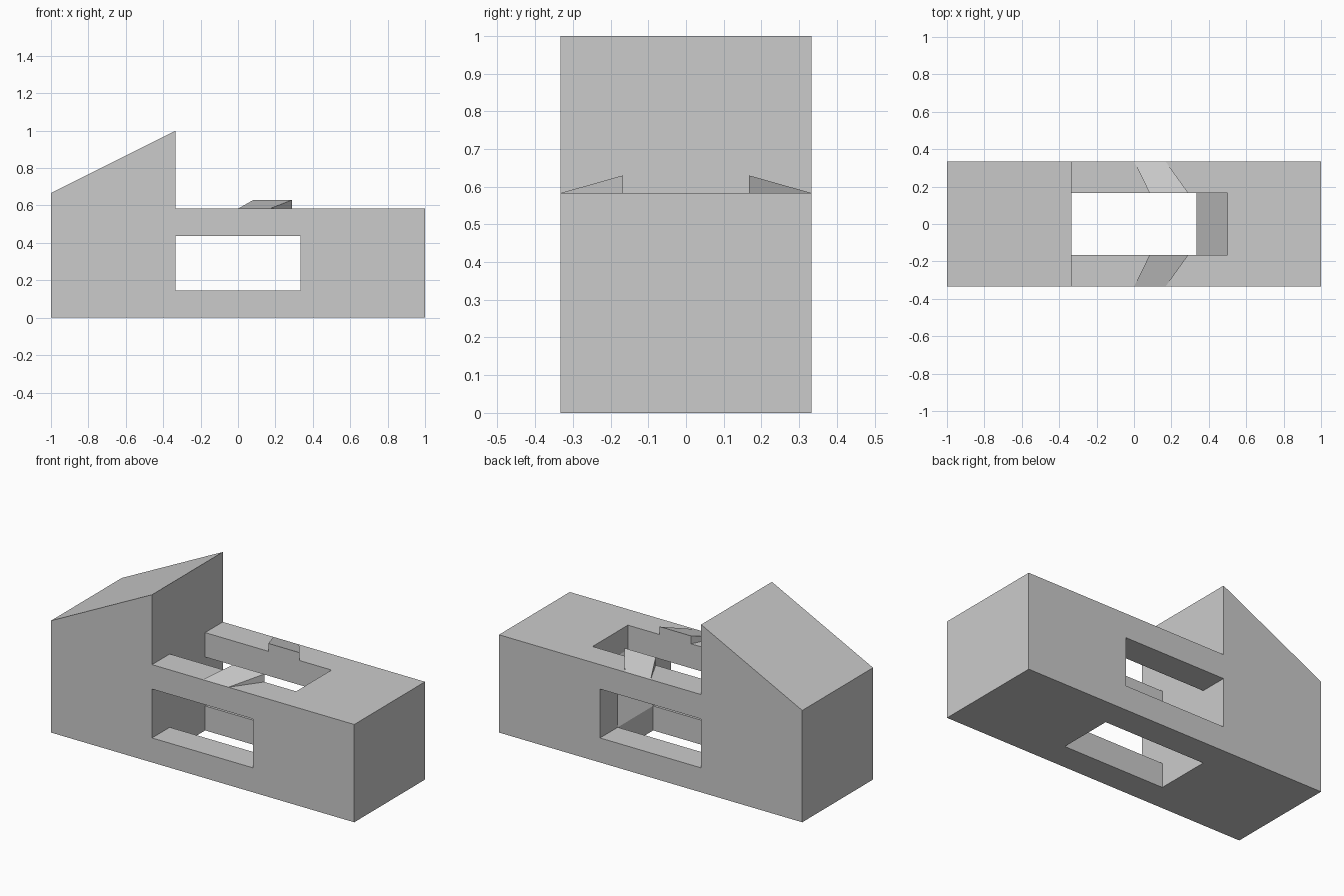
import bpy, bmesh

cube = bpy.data.objects.get("Cube")
if cube:
    bpy.data.objects.remove(cube, do_unlink=True)

grey = bpy.data.materials.new("plain grey")
grey.use_nodes = True
colour = (0.6, 0.6, 0.6, 1)
grey.diffuse_color = colour
grey.node_tree.nodes["Principled BSDF"].inputs["Base Color"].default_value = colour

THIRD = 1 / 3          # half depth of the body, and edge of the openings
SIXTH = 1 / 6          # half width of the slot
DECK = 0.583           # height of the low deck
SILL, LINTEL = 0.146, 0.4375


def finish(name, bm):
    bmesh.ops.recalc_face_normals(bm, faces=bm.faces)
    mesh = bpy.data.meshes.new(name)
    bm.to_mesh(mesh)
    bm.free()
    mesh.materials.append(grey)
    obj = bpy.data.objects.new(name, mesh)
    bpy.context.collection.objects.link(obj)
    return obj


def prism(name, profile, half):
    """Extrude an x-z profile symmetrically along y."""
    bm = bmesh.new()
    face = bm.faces.new([bm.verts.new((x, -half, z)) for x, z in profile])
    moved = bmesh.ops.extrude_face_region(bm, geom=[face])["geom"]
    verts = [v for v in moved if isinstance(v, bmesh.types.BMVert)]
    bmesh.ops.translate(bm, verts=verts, vec=(0, 2 * half, 0))
    return finish(name, bm)


def cut(target, cutter):
    mod = target.modifiers.new("cut", "BOOLEAN")
    mod.operation = "DIFFERENCE"
    mod.solver = "EXACT"
    mod.object = cutter
    bpy.context.view_layer.objects.active = target
    bpy.ops.object.modifier_apply(modifier=mod.name)
    bpy.data.objects.remove(cutter, do_unlink=True)


# Long body with a sloped tower at one end
body = prism("body", [(-1, 0), (1, 0), (1, DECK), (-THIRD, DECK),
                      (-THIRD, 1), (-1, 2 * THIRD)], THIRD)

# Window through both sides
cut(body, prism("window_cutter", [(-THIRD, SILL), (THIRD, SILL),
                                  (THIRD, LINTEL), (-THIRD, LINTEL)], 0.5))

# Slot from deck to underside, with a ramp at its far end
cut(body, prism("slot_cutter", [(-THIRD, -0.1), (THIRD, -0.1), (THIRD, SILL),
                                (0.5, LINTEL), (0.5, 0.7), (-THIRD, 0.7)], SIXTH))


# Skewed wedges on the rails, open underneath where they meet the deck
def wedge(name, side):
    bm = bmesh.new()
    inner, outer = side * SIXTH, side * THIRD
    low_a, low_b, top_b, top_a, out_a, out_b = [bm.verts.new(p) for p in (
        (0.083, inner, DECK), (0.29, inner, DECK),
        (0.29, inner, 0.63), (0.083, inner, 0.63),
        (0, outer, DECK), (0.17, outer, DECK))]
    for loop in ((low_a, low_b, top_b, top_a), (top_a, top_b, out_b, out_a),
                 (low_a, top_a, out_a), (low_b, out_b, top_b)):
        bm.faces.new(loop)
    return finish(name, bm)


wedge("front_wedge", -1)
wedge("back_wedge", 1)
